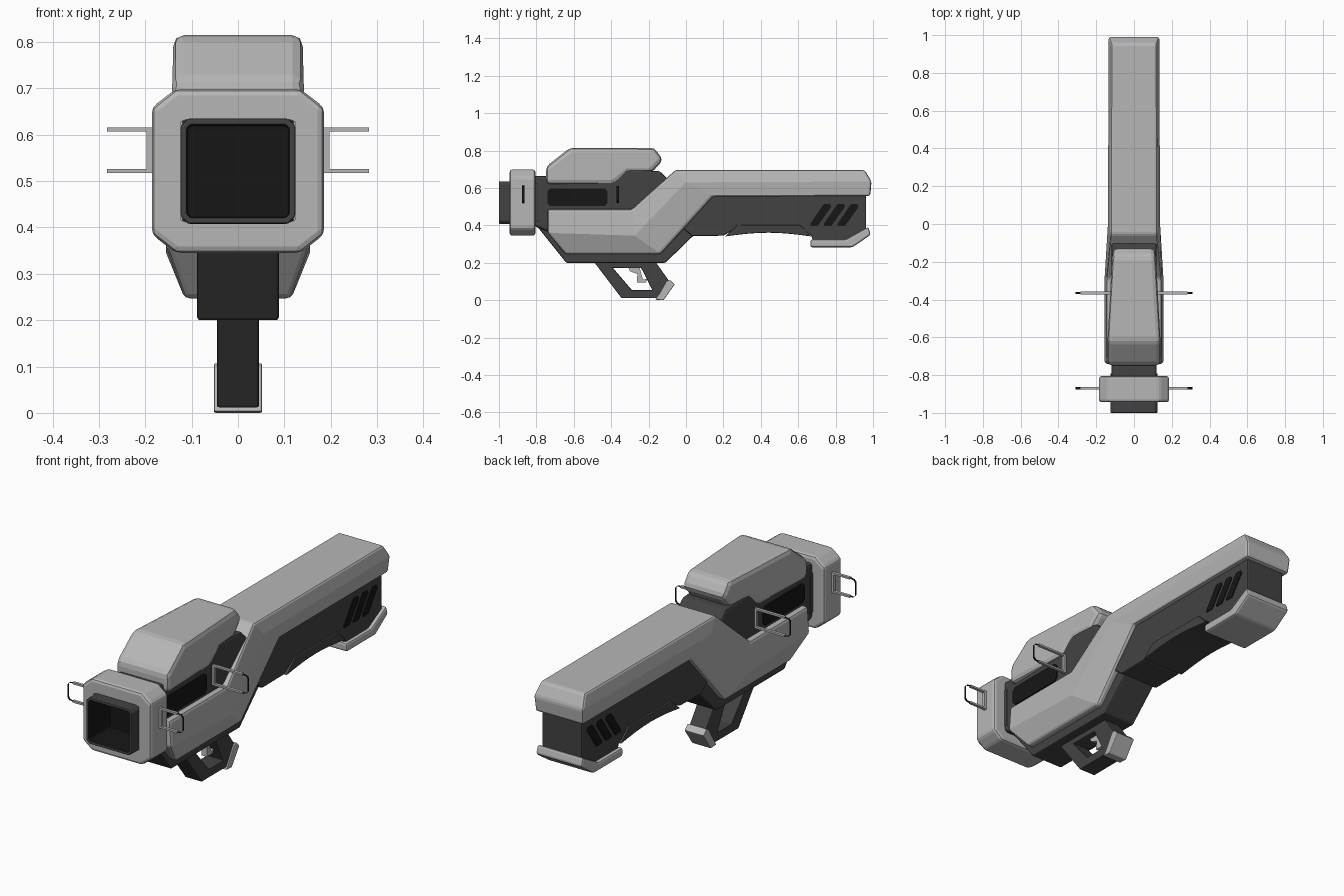
import bpy, bmesh, math

if "Cube" in bpy.data.objects:
    bpy.data.objects.remove(bpy.data.objects["Cube"])


def material(name, r, g, b):
    m = bpy.data.materials.new(name)
    m.diffuse_color = (r, g, b, 1)
    m.use_nodes = True
    m.node_tree.nodes["Principled BSDF"].inputs["Base Color"].default_value = m.diffuse_color
    return m


LIGHT = material("light grey", 0.47, 0.47, 0.47)
DARK = material("dark grey", 0.055, 0.055, 0.055)
BLACK = material("black", 0.008, 0.008, 0.008)


def finish(name, bm, mats, bevel=0.0, recalc=True):
    if recalc:
        bmesh.ops.recalc_face_normals(bm, faces=bm.faces[:])
    me = bpy.data.meshes.new(name)
    bm.to_mesh(me)
    bm.free()
    for m in mats:
        me.materials.append(m)
    ob = bpy.data.objects.new(name, me)
    bpy.context.collection.objects.link(ob)
    if bevel:
        mod = ob.modifiers.new("bevel", 'BEVEL')
        mod.width = bevel
        mod.segments = 2
        mod.limit_method = 'ANGLE'
        mod.angle_limit = math.radians(25)
    return ob


def loft(bm, rings, closed=True):
    """Skin equal-sized vertex rings."""
    n = len(rings[0])
    for a, b in zip(rings, rings[1:]):
        for i in range(n if closed else n - 1):
            j = (i + 1) % n
            bm.faces.new((a[i], a[j], b[j], b[i]))


def prism(name, pts, x0, x1, mat, bevel=0.0):
    """Side profile (y, z) extruded in x; x1 may be a function of y."""
    bm = bmesh.new()
    f1 = x1 if callable(x1) else (lambda y: x1)
    f0 = (lambda y: -f1(y)) if x0 is None else (lambda y: x0)
    a = [bm.verts.new((f0(y), y, z)) for y, z in pts]
    b = [bm.verts.new((f1(y), y, z)) for y, z in pts]
    loft(bm, [a, b])
    bm.faces.new(a)
    bm.faces.new(b)
    return finish(name, bm, [mat], bevel)


def front_block(name, w, z0, z1, cx, cz, y0, y1, mats, bevel, inset, depth):
    """Octagonal block along y whose front is opened or recessed."""
    pts = [(w - cx, z0), (w, z0 + cz), (w, z1 - cz), (w - cx, z1)]
    pts += [(-x, z) for x, z in reversed(pts)]
    bm = bmesh.new()
    a = [bm.verts.new((x, y0, z)) for x, z in pts]
    b = [bm.verts.new((x, y1, z)) for x, z in pts]
    loft(bm, [a, b])
    front = bm.faces.new(a)
    bm.faces.new(b)
    bmesh.ops.recalc_face_normals(bm, faces=bm.faces[:])
    bmesh.ops.inset_region(bm, faces=[front], thickness=inset)
    if depth:
        ret = bmesh.ops.extrude_face_region(bm, geom=[front])
        new = [g for g in ret["geom"] if isinstance(g, bmesh.types.BMVert)]
        for v in new:
            v.co.y += depth
            for f in v.link_faces:
                f.material_index = 1
    if front.is_valid:
        bm.faces.remove(front)
    return finish(name, bm, mats, bevel, recalc=False)


# Muzzle: recessed square tip inside a heavy collar
front_block("barrel_tip", 0.124, 0.408, 0.635, 0.016, 0.016, -1.0, -0.79,
            [DARK, BLACK], 0.004, 0.015, 0.17)
front_block("muzzle_collar", 0.186, 0.345, 0.699, 0.052, 0.04, -0.943, -0.805,
            [LIGHT], 0.014, 0.07, 0)

# Dark inner body, lower receiver and stock core
prism("inner_body", [(-0.82, 0.40), (-0.72, 0.36), (-0.2, 0.4), (-0.02, 0.6), (-0.10, 0.65),
                     (-0.14, 0.69), (-0.30, 0.70), (-0.70, 0.665), (-0.82, 0.665)],
      None, 0.12, DARK, 0.012)
prism("receiver", [(-0.80, 0.40), (-0.64, 0.2), (-0.11, 0.2), (0.06, 0.365),
                   (0.06, 0.58), (-0.3, 0.45)], None, 0.088, DARK, 0.006)
prism("stock_core", [(-0.06, 0.42), (0.035, 0.343), (0.2, 0.345), (0.27, 0.385), (0.61, 0.385),
                     (0.67, 0.345), (0.68, 0.315), (0.86, 0.315), (0.963, 0.37),
                     (0.963, 0.6), (0.05, 0.6)], None, 0.108, DARK, 0.006)

# Arched rest under the stock
arc = [(0.21 + 0.46 * t / 8, 0.341 + 0.02 * math.sin(math.pi * t / 8)) for t in range(9)]
prism("arm_rest", arc + [(0.61, 0.402), (0.275, 0.402)], None, 0.117, DARK, 0.004)

# Light outer shell: (upper, ridge, lower) side points and their half widths
stations = [
    (((-0.74, 0.487), (-0.74, 0.36), (-0.645, 0.247)), (0.146, 0.155, 0.115)),
    (((-0.29, 0.487), (-0.275, 0.345), (-0.135, 0.247)), (0.146, 0.155, 0.115)),
    (((-0.055, 0.697), (0.0, 0.63), (0.145, 0.555)), (0.122, 0.138, 0.128)),
    (((0.955, 0.697), (0.992, 0.635), (0.985, 0.557)), (0.120, 0.134, 0.128)),
]
bm = bmesh.new()
rings = []
for pts, widths in stations:
    half = [(w, y, z) for (y, z), w in zip(pts, widths)]
    rings.append([bm.verts.new(p) for p in half] +
                 [bm.verts.new((-x, y, z)) for x, y, z in reversed(half)])
loft(bm, rings)
for r in (rings[0], rings[-1]):
    bm.faces.new((r[0], r[1], r[4], r[5]))
    bm.faces.new((r[1], r[2], r[3], r[4]))
finish("outer_shell", bm, [LIGHT], 0.012)

# Top cover, narrowing to the rear
prism("top_cover", [(-0.748, 0.62), (-0.748, 0.715), (-0.62, 0.815), (-0.17, 0.815),
                    (-0.122, 0.75), (-0.185, 0.68), (-0.31, 0.68), (-0.385, 0.62)],
      None, lambda y: 0.142 - 0.03 * max(0, y + 0.62) / 0.5, LIGHT, 0.024)

# Butt pad
prism("butt_pad", [(0.665, 0.283), (0.665, 0.325), (0.855, 0.325), (0.975, 0.392),
                   (0.988, 0.35), (0.89, 0.283)], None, 0.125, LIGHT, 0.01)

# Trigger frame: ring between an outer and an inner outline
outer = [(-0.5, 0.215), (-0.345, 0.012), (-0.145, 0.012), (-0.085, 0.095), (-0.17, 0.215)]
inner = [(-0.39, 0.172), (-0.29, 0.055), (-0.18, 0.055), (-0.2, 0.095), (-0.24, 0.172)]
bm = bmesh.new()
loops = [[bm.verts.new((x, y, z)) for y, z in o]
         for o, x in ((outer, -0.045), (outer, 0.045), (inner, 0.045), (inner, -0.045))]
loft(bm, loops + [loops[0]])
finish("trigger_frame", bm, [DARK], 0.005)
prism("trigger", [(-0.31, 0.18), (-0.25, 0.18), (-0.23, 0.11), (-0.205, 0.115),
                  (-0.215, 0.095), (-0.262, 0.095), (-0.26, 0.14), (-0.3, 0.155)],
      None, 0.014, LIGHT)
prism("frame_end_cap", [(-0.165, 0.003), (-0.12, 0.0), (-0.06, 0.085), (-0.085, 0.108),
                        (-0.105, 0.1), (-0.145, 0.03)], None, 0.052, LIGHT, 0.004)


def bar(name, x0, x1, y, z0, z1, mat):
    prism(name, [(y - 0.007, z0), (y + 0.007, z0), (y + 0.007, z1), (y - 0.007, z1)],
          min(x0, x1), max(x0, x1), mat)


for s, side in ((1, "right"), (-1, "left")):
    # Black side slot with clipped corners
    c = 0.016
    y0, y1, z0, z1 = -0.74, -0.42, 0.503, 0.598
    prism("side_slot_" + side, [(y0 + c, z0), (y1 - c, z0), (y1, z0 + c), (y1, z1 - c),
                                (y1 - c, z1), (y0 + c, z1), (y0, z1 - c), (y0, z0 + c)],
          s * 0.118, s * 0.127, BLACK)
    # Slanted stock vents
    for i in range(3):
        y = 0.665 + 0.073 * i
        prism("vent_%s_%d" % (side, i), [(y, 0.398), (y + 0.04, 0.398), (y + 0.112, 0.5),
                                         (y + 0.105, 0.515), (y + 0.072, 0.515), (y, 0.41)],
              s * 0.106, s * 0.112, BLACK)
    # Side loops: light bars closed by a thin outer ribbon
    for label, y, xi in (("front", -0.87, 0.183), ("rear", -0.365, 0.117)):
        tag = "_%s_%s" % (label, side)
        bar("loop_base" + tag, s * xi, s * (xi + 0.014), y, 0.517, 0.616, LIGHT)
        bar("loop_top" + tag, s * xi, s * 0.283, y, 0.607, 0.616, LIGHT)
        bar("loop_bottom" + tag, s * xi, s * 0.283, y, 0.517, 0.526, LIGHT)
        path = [(0.283, 0.521), (0.303, 0.524), (0.311, 0.534),
                (0.311, 0.599), (0.303, 0.609), (0.283, 0.612)]
        bm = bmesh.new()
        loft(bm, [[bm.verts.new((s * x, y + d, z)) for x, z in path]
                  for d in (-0.006, 0.006)], closed=False)
        finish("loop_ribbon" + tag, bm, [BLACK])
